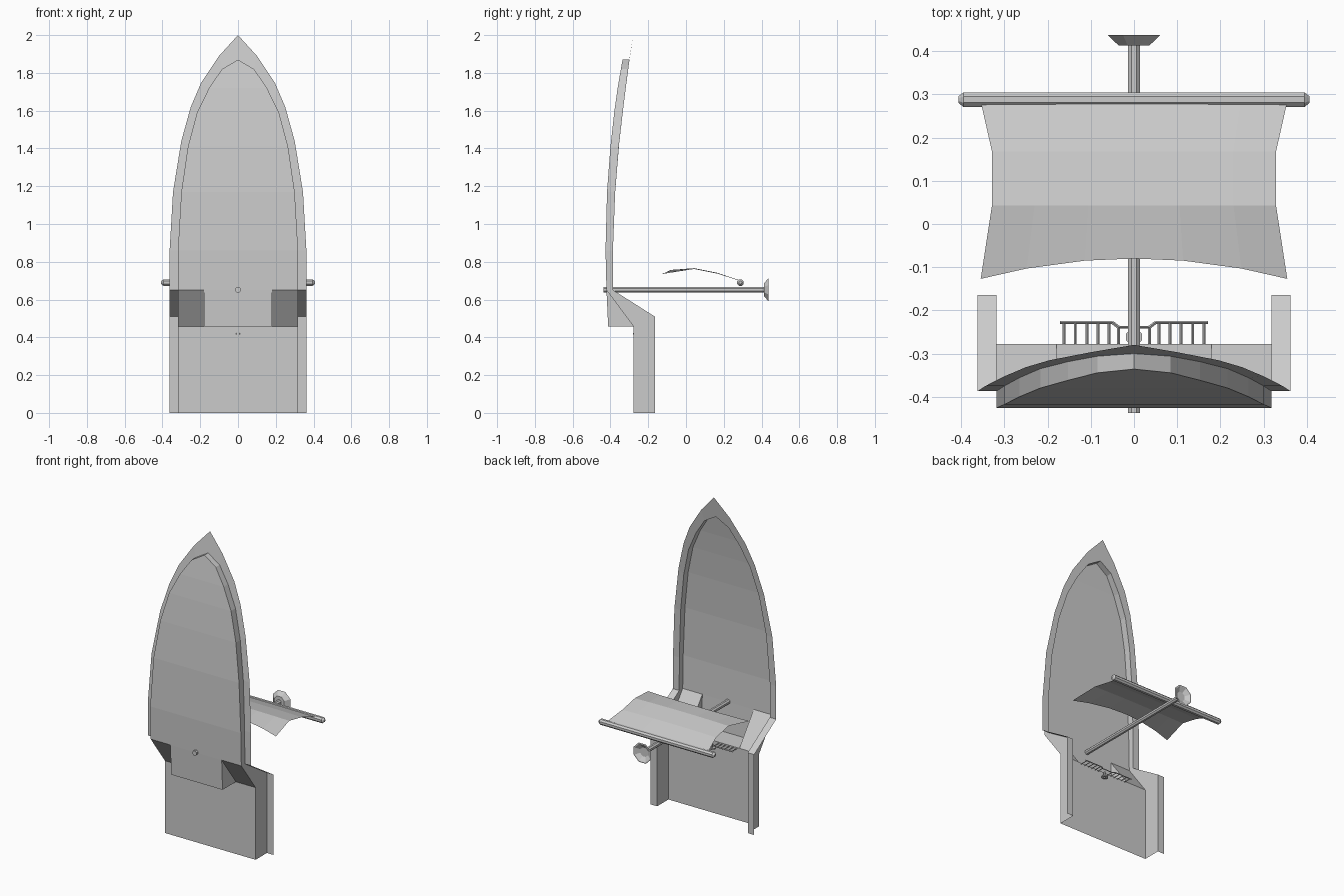
import bpy, bmesh, math
from mathutils import Vector

if "Cube" in bpy.data.objects:
    bpy.data.objects.remove(bpy.data.objects["Cube"])


def mesh(name, polys, mirror=False):
    """Sheet object from polygons given as point lists; optionally mirrored in x."""
    bm = bmesh.new()
    for p in polys:
        sides = (1, -1) if mirror else (1,)
        for s in sides:
            pts = [(s * x, y, z) for x, y, z in p]
            bm.faces.new([bm.verts.new(c) for c in pts[::s]])
    bmesh.ops.remove_doubles(bm, verts=bm.verts, dist=1e-5)
    bmesh.ops.recalc_face_normals(bm, faces=bm.faces)
    me = bpy.data.meshes.new(name)
    bm.to_mesh(me)
    bm.free()
    ob = bpy.data.objects.new(name, me)
    bpy.context.collection.objects.link(ob)
    return ob


def lathe(name, origin, axis, prof, n=8):
    """Turned shape: prof is a list of (distance along axis, radius)."""
    a = Vector(axis).normalized()
    u = a.orthogonal().normalized()
    v = a.cross(u)
    rings = []
    for d, r in prof:
        rings.append([tuple(Vector(origin) + a * d + r * (u * math.cos(t) + v * math.sin(t)))
                      for t in [(i + .5) * math.tau / n for i in range(n)]])
    polys = [[A[i], A[(i + 1) % n], B[(i + 1) % n], B[i]]
             for A, B in zip(rings, rings[1:]) for i in range(n)]
    polys += [rings[0], rings[-1]]
    return mesh(name, polys)


def rod(name, a, b, r, n=6):
    d = Vector(b) - Vector(a)
    return lathe(name, a, d, [(0, r), (d.length, r)], n)


def lerp(table, z):
    for (z0, y0), (z1, y1) in zip(table, table[1:]):
        if z <= z1:
            return y0 + (y1 - y0) * (z - z0) / (z1 - z0)
    return table[-1][1]


# Hull stations: outer rim (x, z), inner rim (x, z)
outer = [(.363, .65), (.362, .86), (.344, 1.17), (.30, 1.44), (.25, 1.62),
         (.196, 1.746), (.10, 1.89), (0, 2)]
inner = [(.318, .65), (.318, .86), (.30, 1.17), (.265, 1.41), (.217, 1.59),
         (.153, 1.72), (.085, 1.82), (0, 1.87)]
rim_y = [(.65, -.386), (.86, -.387), (1.17, -.375), (1.42, -.355), (1.6, -.334),
         (1.87, -.300), (2, -.28)]
deck_y = [(.46, -.412), (.65, -.421), (.86, -.426), (1.17, -.418), (1.41, -.40),
          (1.59, -.38), (1.72, -.362), (1.87, -.336)]

O = [(x, lerp(rim_y, z), z) for x, z in outer]
R = [(x, lerp(rim_y, z), z) for x, z in inner]
D = [(x, lerp(deck_y, z), z) for x, z in inner]

# Foredeck, side walls and flat rim
floor, walls, rim = [], [], []
for i in range(len(D) - 1):
    a, b = D[i], D[i + 1]
    ca, cb = (0, a[1], a[2]), (0, b[1], b[2])
    floor.append([ca, a, b, cb] if b[0] else [ca, a, b])
    walls.append([D[i], D[i + 1], R[i + 1], R[i]])
    rim.append([R[i], R[i + 1], O[i + 1], O[i]])
mesh("main_deck", floor, True)
mesh("hull_wall", walls, True)
mesh("hull_rim", rim, True)

# Raised stern: deck, step, stair ramps, walls and rim
w, f, s = .318, .363, .18
yt, ys, zs = -.165, -.278, .458
d0, d1 = lerp(deck_y, .46), lerp(deck_y, .65)
mesh("stern_deck", [
    [(0, ys, 0), (w, ys, 0), (w, ys, zs), (s, ys, zs), (0, ys, zs)],
    [(0, ys, zs), (s, ys, zs), (s, d0, zs), (0, d0, zs)],
    [(0, d0, zs), (s, d0, zs), (s, d1, .65), (0, d1, .65)]], True)
mesh("stair_ramp", [
    [(s, ys, zs), (w, ys, zs), (w, d1, .65), (s, d1, .65)],
    [(s, ys, zs), (s, d0, zs), (s, d1, .65)]], True)
mesh("stern_wall", [
    [(w, ys, 0), (w, yt, 0), (w, yt, .51), (w, ys, zs)],
    [(w, ys, zs), (w, yt, .51), (w, -.386, .65), (w, d1, .65)]], True)
mesh("stern_rim", [
    [(w, yt, 0), (f, yt, 0), (f, yt, .51), (w, yt, .51)],
    [(w, yt, .51), (f, yt, .51), (f, -.386, .65), (w, -.386, .65)]], True)

# Mast, lookout cup and yard
mz = .652
rod("mast", (0, -.4375, mz), (0, .42, mz), .0155, 8)
lathe("lookout", (0, .413, mz), (0, 1, 0),
      [(0, .038), (.0245, .066), (.0245, .058), (.007, .03)])
lathe("yard", (-.407, .288, .69), (1, 0, 0),
      [(0, .008), (.012, .0185), (.802, .0185), (.814, .008)])

# Sail: billowed grid; each row is (y edge, y centre, z edge, z centre, half width)
rows = [(.283, .29, .70, .70, .355), (.168, .168, .737, .741, .329),
        (.043, .043, .762, .766, .329), (-.127, -.08, .735, .757, .355)]
cols = [-1, -.7, -.32, 0, .32, .7, 1]
grid = [[(hw * c, yc + (ye - yc) * c * c, zc + (ze - zc) * c * c) for c in cols]
        for ye, yc, ze, zc, hw in rows]
mesh("sail", [[A[i], A[i + 1], B[i + 1], B[i]]
              for A, B in zip(grid, grid[1:]) for i in range(6)])

# Stern railing on both sides
rz = .452
for k in (1, -1):
    for x in (.058, .083, .109, .136, .162):
        rod("rail_post", (k * x, ys, rz), (k * x, -.228, rz), .0033, 4)
    path = [(.171, -.228), (.05, -.228), (.036, -.239), (.036, ys)]
    for a, b in zip(path, path[1:]):
        rod("handrail", (k * a[0], a[1], rz), (k * b[0], b[1], rz), .0038, 4)
rod("handrail_middle", (-.036, -.239, rz), (.036, -.239, rz), .0033, 4)

# Steering wheel and its stand
lathe("wheel", (0, -.262, .415), (0, 0, 1),
      [(0, .015), (0, .02), (.007, .02), (.007, .015)])
rod("wheel_hub", (0, -.262, .41), (0, -.262, rz), .006, 6)
